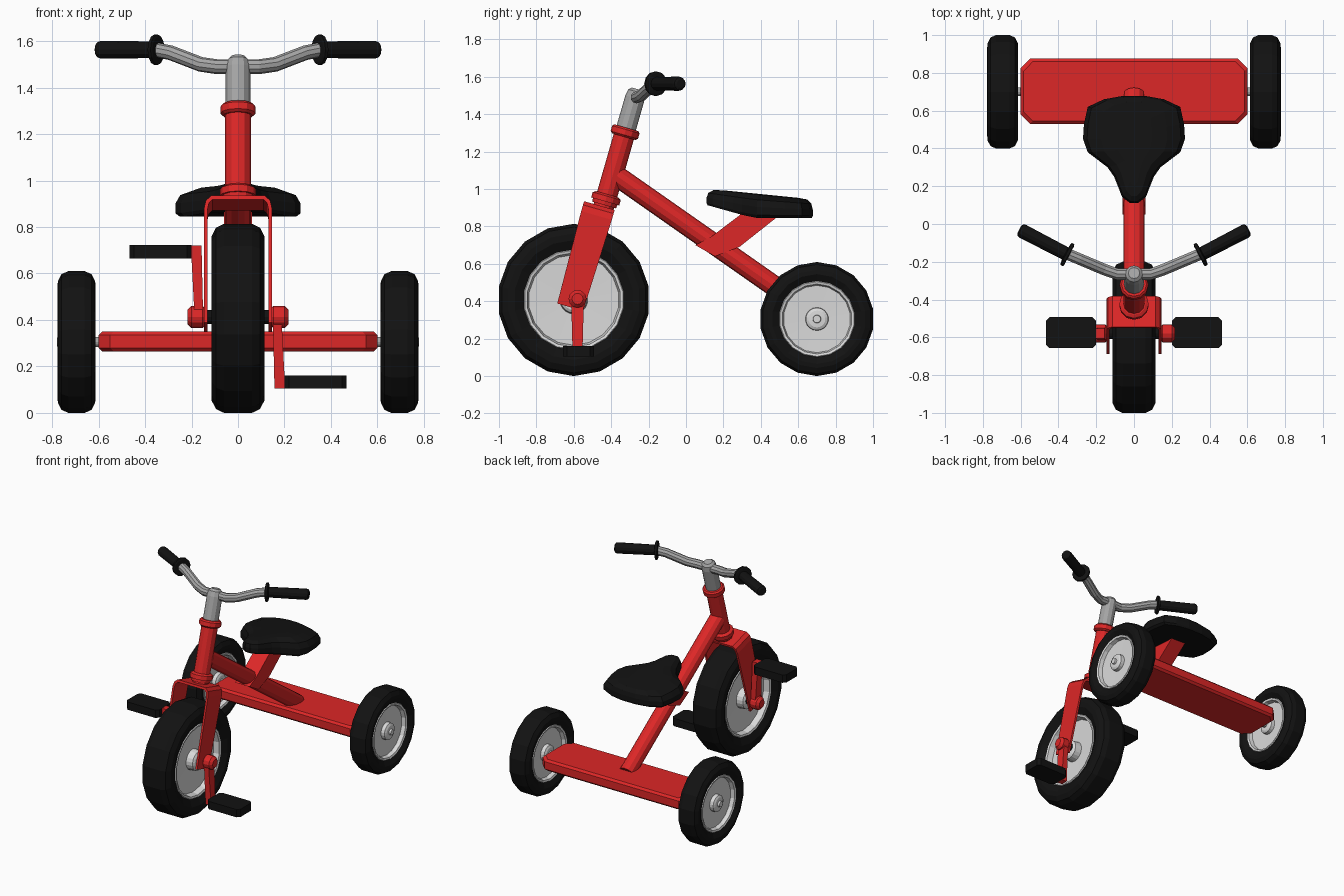
import bpy, bmesh, math
from mathutils import Vector, Matrix

if "Cube" in bpy.data.objects:
    bpy.data.objects.remove(bpy.data.objects["Cube"])


def material(name, r, g, b):
    m = bpy.data.materials.new(name)
    m.diffuse_color = (r, g, b, 1)
    m.use_nodes = True
    m.node_tree.nodes["Principled BSDF"].inputs["Base Color"].default_value = m.diffuse_color
    return m


RED = material("red paint", 0.72, 0.02, 0.02)
BLACK = material("black rubber", 0.006, 0.006, 0.006)
STEEL = material("grey steel", 0.38, 0.38, 0.38)
RIM = material("light grey rim", 0.70, 0.70, 0.70)


def loft(name, rings, mat, closed=False, matrix=None):
    """Skin a list of equal-length rings; cap the ends unless closed."""
    bm = bmesh.new()
    rows = [[bm.verts.new(p) for p in ring] for ring in rings]
    n = len(rows[0])
    pairs = list(zip(rows, rows[1:])) + ([(rows[-1], rows[0])] if closed else [])
    for a, b in pairs:
        for i in range(n):
            j = (i + 1) % n
            bm.faces.new((a[i], a[j], b[j], b[i]))
    if not closed:
        bm.faces.new(rows[0])
        bm.faces.new(rows[-1])
    bmesh.ops.recalc_face_normals(bm, faces=bm.faces)
    if matrix:
        bm.transform(matrix)
        bmesh.ops.recalc_face_normals(bm, faces=bm.faces)
    me = bpy.data.meshes.new(name)
    bm.to_mesh(me)
    bm.free()
    me.materials.append(mat)
    ob = bpy.data.objects.new(name, me)
    bpy.context.collection.objects.link(ob)
    return ob


def circle(center, direction, r, n):
    q = Vector(direction).to_track_quat('Z', 'Y')
    return [Vector(center) + q @ Vector((r * math.sin(a), r * math.cos(a), 0))
            for a in (2 * math.pi * i / n for i in range(n))]


def lathe(name, origin, direction, profile, mat, n=12, closed=False):
    """Turn (distance along axis, radius) points about an axis."""
    d = Vector(direction).normalized()
    return loft(name, [circle(Vector(origin) + d * t, d, r, n) for t, r in profile], mat, closed)


def both(half):
    return [(-t, r) for t, r in reversed(half)] + half


def plate(name, x0, x1, y0, y1, z0, z1, c, bevel, mat):
    """Flat block with chamfered corners and optionally bevelled rims."""
    def ring(z, i):
        a, b, e, f = x0 + i, x1 - i, y0 + i, y1 - i
        return [(a + c, e, z), (b - c, e, z), (b, e + c, z), (b, f - c, z),
                (b - c, f, z), (a + c, f, z), (a, f - c, z), (a, e + c, z)]
    rings = [ring(z0, bevel), ring(z1, bevel)]
    if bevel:
        rings[1:1] = [ring(z0 + bevel, 0), ring(z1 - bevel, 0)]
    return loft(name, rings, mat)


X = (1, 0, 0)

# wheels
def wheel(name, center, tyre, rim):
    lathe(name + "_tyre", center, X, both(tyre), BLACK, 18, closed=True)
    lathe(name + "_rim", center, X, both(rim), RIM, 18)


wheel("front_wheel", (0, -0.6, 0.407),
      [(0.06, 0.407), (0.095, 0.39), (0.113, 0.355), (0.115, 0.32), (0.09, 0.27)],
      [(0.085, 0.274), (0.096, 0.266), (0.092, 0.252), (0.05, 0.242),
       (0.045, 0.075), (0.095, 0.07), (0.105, 0.055)])
for side, s in (("left", -1), ("right", 1)):
    wheel("rear_wheel_" + side, (s * 0.695, 0.7, 0.305),
          [(0.035, 0.305), (0.065, 0.292), (0.08, 0.262), (0.082, 0.24), (0.062, 0.203)],
          [(0.058, 0.207), (0.068, 0.2), (0.064, 0.187), (0.036, 0.18), (0.033, 0.062),
           (0.06, 0.06), (0.068, 0.045), (0.07, 0.022), (0.084, 0.02)])
lathe("rear_axle", (0, 0.7, 0.305), X, both([(0.66, 0.022)]), STEEL)

# rear step platform and main frame tube
plate("rear_platform", -0.6, 0.6, 0.53, 0.875, 0.265, 0.35, 0.05, 0.015, RED)
a, b = Vector((0, -0.37, 1.07)), Vector((0, 0.69, 0.328))
lathe("frame_tube", a, b - a, [(0, 0.056), ((b - a).length, 0.056)], RED)

# steering column along a raked axis
TILT = Matrix.Rotation(math.radians(-16), 4, 'X')
BASE = Vector((0, -0.585, 0.40))
AXIS = TILT @ Vector((0, 0, 1))
lathe("head_tube", BASE, AXIS, [(0.515, 0.056), (0.95, 0.056)], RED)
lathe("lower_collar", BASE, AXIS,
      [(0.535, 0.066), (0.555, 0.068), (0.555, 0.078), (0.585, 0.078), (0.595, 0.062)], RED)
lathe("upper_collar", BASE, AXIS,
      [(0.915, 0.064), (0.925, 0.076), (0.955, 0.076), (0.965, 0.066)], RED)
lathe("handlebar_stem", BASE, AXIS,
      [(0.94, 0.053), (1.13, 0.053), (1.165, 0.046), (1.18, 0.03)], STEEL)

# fork: bent strap, (outer x, outer t, inner x, inner t, half width)
half = [(0.146, -0.04, 0.131, -0.04, 0.072), (0.146, 0.47, 0.131, 0.465, 0.085),
        (0.138, 0.505, 0.125, 0.493, 0.085), (0.115, 0.525, 0.11, 0.508, 0.085)]
path = [(1, p) for p in half] + [(-1, p) for p in reversed(half)]
loft("fork", [[(s * ox, -0.024 - w, ot), (s * ox, -0.024 + w, ot),
               (s * ix, -0.024 + w, it), (s * ix, -0.024 - w, it)]
              for s, (ox, ot, ix, it, w) in path],
     RED, matrix=Matrix.Translation(BASE) @ TILT)

# handlebar
half = [(0.09, -0.265, 1.49), (0.16, -0.24, 1.5), (0.29, -0.185, 1.55),
        (0.35, -0.16, 1.562), (0.40, -0.135, 1.563)]
pts = [Vector((-x, y, z)) for x, y, z in reversed(half)] + [Vector(p) for p in half]
loft("handlebar", [circle(p, pts[min(i + 1, len(pts) - 1)] - pts[max(i - 1, 0)], 0.032, 10)
                   for i, p in enumerate(pts)], STEEL)

CY, CZ = -0.58, 0.413
lathe("front_axle", (0, CY, CZ), X, both([(0.15, 0.03)]), BLACK)
for side, s in (("left", -1), ("right", 1)):
    # grips with flanges
    lathe("grip_" + side, (s * 0.35, -0.163, 1.563), (s * 0.255, 0.133, 0),
          [(-0.008, 0.055), (-0.004, 0.066), (0.01, 0.066), (0.014, 0.055), (0.016, 0.036),
           (0.27, 0.038), (0.283, 0.034), (0.29, 0.022)], BLACK)
    # cranks and pedals, left up and right down
    lathe("crank_hub_" + side, (0, CY, CZ), (s, 0, 0),
          [(0.14, 0.036), (0.152, 0.048), (0.2, 0.048), (0.218, 0.03)], RED)
    loft("crank_" + side,
         [[(s * x0, CY - w, CZ - s * d), (s * x1, CY - w, CZ - s * d),
           (s * x1, CY + w, CZ - s * d), (s * x0, CY + w, CZ - s * d)]
          for x0, x1, w, d in ((0.15, 0.187, 0.034, 0), (0.157, 0.203, 0.026, 0.308))], RED)
    xs = sorted((s * 0.2, s * 0.467))
    z = CZ - s * 0.28
    plate("pedal_" + side, xs[0], xs[1], CY - 0.077, CY + 0.087, z - 0.029, z + 0.029,
          0.02, 0, BLACK)

# seat bracket: side profile extruded across the tube
side_profile = [(0.05, 0.70), (0.135, 0.745), (0.30, 0.87), (0.50, 0.86),
                (0.285, 0.69), (0.155, 0.64)]
loft("seat_bracket", [[(x, y, z) for y, z in side_profile] for x in (-0.06, 0.06)], RED)

# seat: half outline mirrored, stacked in shrinking layers
half = [(0.02, 0.11), (0.063, 0.143), (0.105, 0.25), (0.14, 0.30), (0.245, 0.38),
        (0.27, 0.45), (0.265, 0.53), (0.245, 0.62), (0.16, 0.66), (0.06, 0.678)]
outline = half + [(-x, y) for x, y in reversed(half)]


def seat_ring(sx, sy, height):
    ring = []
    for x, y in outline:
        y2 = 0.42 + (y - 0.42) * sy
        low = 0.845 + 0.07 * max(0, min(1, (0.36 - y2) / 0.25))
        top = 1.0 - 0.05 * (y2 - 0.13) / 0.5
        ring.append((x * sx, y2, low + (top - low) * height))
    return ring


loft("seat", [seat_ring(0.93, 0.98, 0), seat_ring(1, 1, 0.12), seat_ring(1, 1, 0.45),
              seat_ring(0.92, 0.97, 0.75), seat_ring(0.65, 0.88, 0.96),
              seat_ring(0.35, 0.7, 1)], BLACK)
